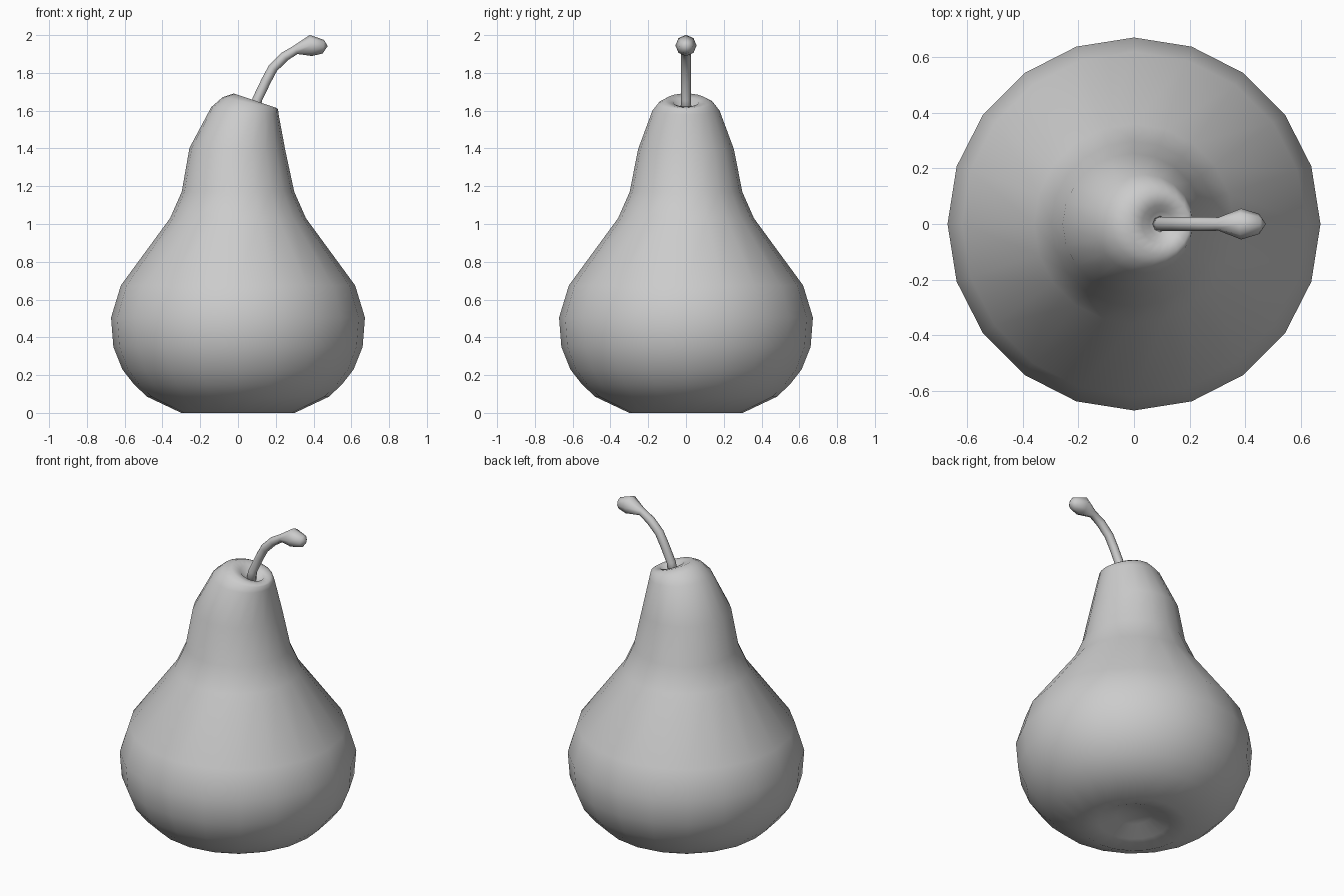
import bpy, bmesh
from math import sin, cos, pi
from mathutils import Vector

if "Cube" in bpy.data.objects:
    bpy.data.objects.remove(bpy.data.objects["Cube"])


def loft(name, rings, start, end):
    """Skin a stack of equal rings and close both ends on a centre point."""
    bm = bmesh.new()
    loops = [[bm.verts.new(p) for p in ring] for ring in rings]
    n = len(loops[0])
    for a, b in zip(loops, loops[1:]):
        for i in range(n):
            j = (i + 1) % n
            bm.faces.new((a[i], a[j], b[j], b[i]))
    for loop, tip in ((loops[0], start), (loops[-1], end)):
        v = bm.verts.new(tip)
        for i in range(n):
            bm.faces.new((loop[i], loop[(i + 1) % n], v))
    bmesh.ops.recalc_face_normals(bm, faces=bm.faces)
    mesh = bpy.data.meshes.new(name)
    bm.to_mesh(mesh)
    bm.free()
    for p in mesh.polygons:
        p.use_smooth = True
    obj = bpy.data.objects.new(name, mesh)
    bpy.context.collection.objects.link(obj)
    return obj


def ring(centre, radius, u, v, n):
    return [centre + radius * (cos(2 * pi * i / n) * u + sin(2 * pi * i / n) * v)
            for i in range(n)]


Y = Vector((0, 1, 0))

# Pear body: centre x, radius, height, tilt (z per x); underside dimple to crown dimple
body = [
    (0, .10, .06, 0), (0, .20, .02, 0), (0, .30, 0, 0), (0, .48, .085, 0),
    (0, .55, .15, 0), (0, .612, .23, 0), (0, .66, .35, 0), (0, .672, .505, 0),
    (0, .62, .675, 0), (0, .36, 1.03, 0), (0, .298, 1.17, 0),
    (-.003, .254, 1.395, -.03), (.037, .178, 1.60, -.11),
    (.066, .146, 1.64, -.22), (.09, .112, 1.653, -.34),
    (.097, .068, 1.645, -.34), (.10, .045, 1.615, -.34),
]
loft("pear_body",
     [ring(Vector((x, 0, z)), r, Vector((1, 0, t)), Y, 20) for x, r, z, t in body],
     (0, 0, .075), (.10, 0, 1.605))

# Stem: curved path of x, z, radius with a swollen tip
stem = [(.09, 1.59, .03), (.102, 1.66, .026), (.15, 1.76, .026), (.185, 1.825, .026),
        (.245, 1.885, .026), (.305, 1.922, .024), (.386, 1.945, .056), (.452, 1.939, .036)]
pts = [Vector((x, 0, z)) for x, z, r in stem]
rings = []
for i, p in enumerate(pts):
    t = (pts[min(i + 1, len(pts) - 1)] - pts[max(i - 1, 0)]).normalized()
    rings.append(ring(p, stem[i][2], t.cross(Y), Y, 8))
loft("stem", rings, pts[0], (.475, 0, 1.942))
